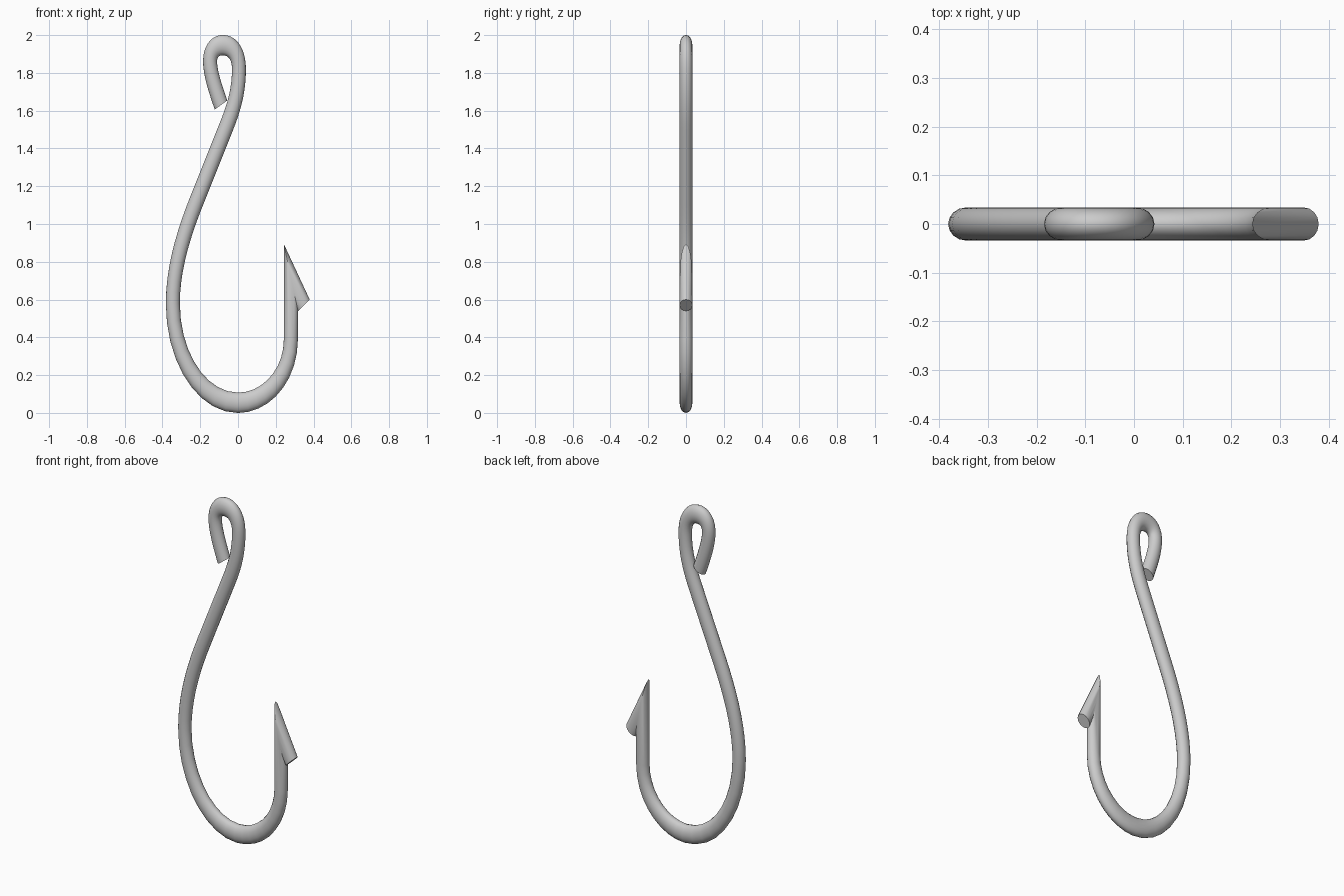
import bpy, bmesh, math
from mathutils import Vector
from mathutils.geometry import interpolate_bezier

if "Cube" in bpy.data.objects:
    bpy.data.objects.remove(bpy.data.objects["Cube"])

STRETCH = 1.45   # the round wire is stretched along z
R_X, R_Y = 0.037, 0.034
SIDES = 16

# Centreline of the bend in x/z: left handle, point, right handle
knots = [
    ((-0.09, 1.63), (-0.09, 1.63), (-0.118, 1.71)),        # cut end of the eye
    ((-0.148, 1.80), (-0.148, 1.86), (-0.148, 1.915)),     # eye left
    ((-0.12, 1.947), (-0.08, 1.947), (-0.03, 1.947)),      # eye top
    ((0.005, 1.90), (0.005, 1.82), (0.005, 1.70)),         # eye right
    ((-0.024, 1.61), (-0.06, 1.52), (-0.11, 1.395)),       # shank top
    ((-0.17, 1.245), (-0.22, 1.12), (-0.29, 0.945)),       # shank bottom
    ((-0.345, 0.76), (-0.345, 0.58), (-0.345, 0.29)),      # widest point
    ((-0.19, 0.0535), (0.0, 0.0535), (0.15, 0.0535)),      # bottom of bend
    ((0.28, 0.20), (0.28, 0.39), (0.28, 0.39)),            # start of point
]


def flat(p):
    return Vector((p[0], p[1] / STRETCH))


path = []
for a, b in zip(knots, knots[1:]):
    pts = interpolate_bezier(flat(a[1]), flat(a[2]), flat(b[0]), flat(b[1]), 10)
    path += [p.to_2d() for p in pts[:-1]]
# Straight point, folded back into the barb
path += [flat((0.28, 0.39)), flat((0.28, 0.718)), flat((0.349, 0.57))]


def left_of(d):
    return Vector((-d.y, d.x))


# Sweep the wire with mitred joints
bm = bmesh.new()
rings = []
for i, p in enumerate(path):
    d_in = (p - path[max(i - 1, 0)])
    d_out = (path[min(i + 1, len(path) - 1)] - p)
    if i == 0:
        d_in = d_out
    if i == len(path) - 1:
        d_out = d_in
    n_in, n_out = left_of(d_in.normalized()), left_of(d_out.normalized())
    m = (n_in + n_out).normalized()
    m *= R_X / m.dot(n_in)
    ring = []
    for k in range(SIDES):
        t = 2 * math.pi * k / SIDES
        q = p + m * math.cos(t)
        ring.append(bm.verts.new((q.x, R_Y * math.sin(t), q.y * STRETCH)))
    rings.append(ring)

for r0, r1 in zip(rings, rings[1:]):
    for k in range(SIDES):
        j = (k + 1) % SIDES
        bm.faces.new((r0[k], r0[j], r1[j], r1[k]))
bm.faces.new(rings[0])
bm.faces.new(rings[-1])
bmesh.ops.recalc_face_normals(bm, faces=bm.faces)

mesh = bpy.data.meshes.new("hook")
bm.to_mesh(mesh)
bm.free()
hook = bpy.data.objects.new("hook", mesh)
bpy.context.collection.objects.link(hook)
bpy.context.view_layer.objects.active = hook
hook.select_set(True)
bpy.ops.object.shade_smooth_by_angle(angle=math.radians(45))
